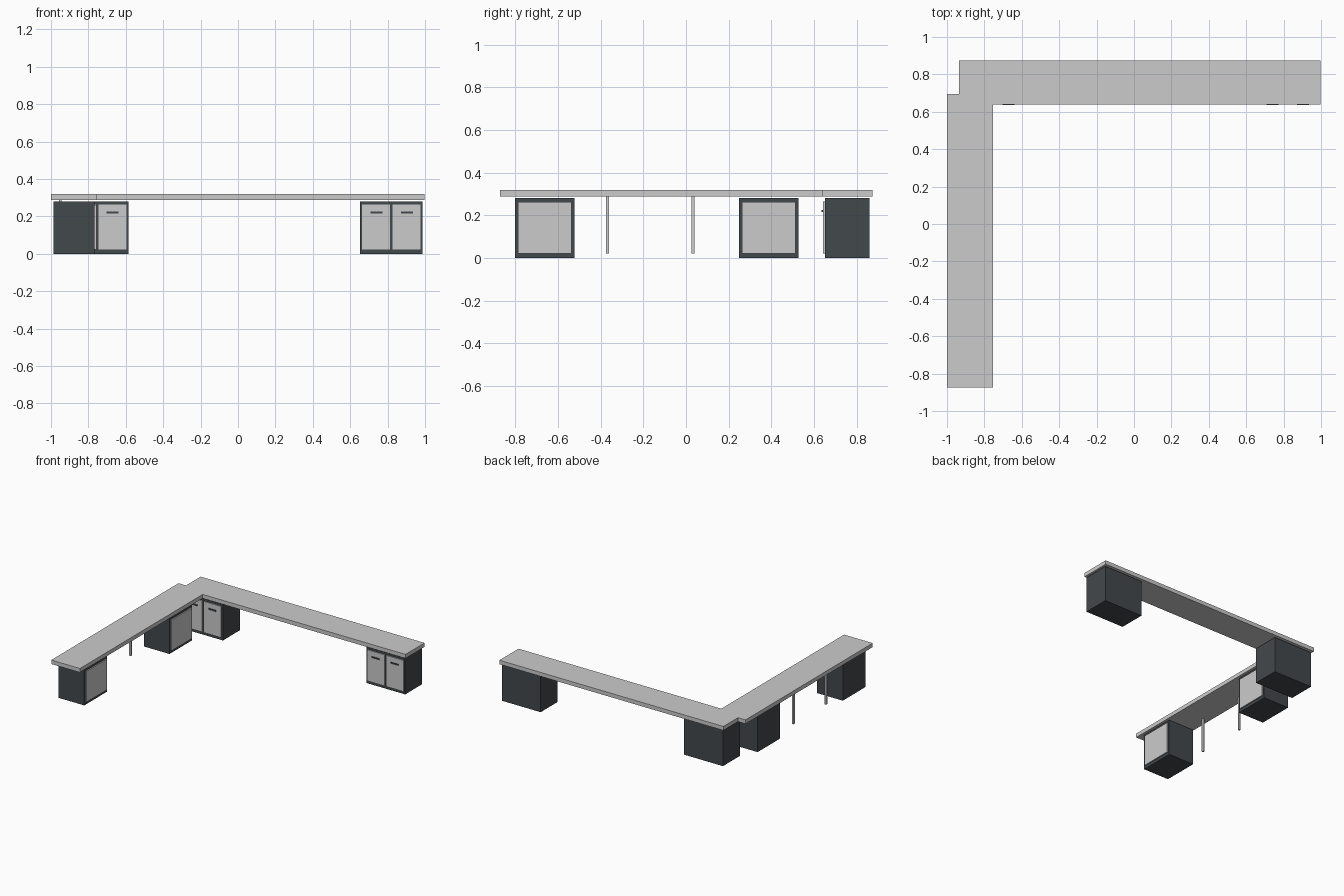
import bpy, bmesh

if "Cube" in bpy.data.objects:
    bpy.data.objects.remove(bpy.data.objects["Cube"])

dark = bpy.data.materials.new("dark_grey")
dark.diffuse_color = (0.055, 0.065, 0.072, 1)
dark.use_nodes = True
dark.node_tree.nodes["Principled BSDF"].inputs["Base Color"].default_value = dark.diffuse_color


def box(name, x, y, z, mat=None):
    """Box from (min, max) ranges on each axis."""
    bm = bmesh.new()
    bmesh.ops.create_cube(bm, size=1)
    for v in bm.verts:
        v.co = [r[0] if c < 0 else r[1] for c, r in zip(v.co, (x, y, z))]
    return finish(name, bm, mat)


def finish(name, bm, mat=None):
    bmesh.ops.recalc_face_normals(bm, faces=bm.faces)
    me = bpy.data.meshes.new(name)
    bm.to_mesh(me)
    bm.free()
    if mat:
        me.materials.append(mat)
    ob = bpy.data.objects.new(name, me)
    bpy.context.collection.objects.link(ob)
    return ob


# L-shaped worktop with the notch at the outer corner
outline = [(-1, -0.873), (-0.753, -0.873), (-0.753, 0.64), (0.997, 0.64),
           (0.997, 0.875), (-0.935, 0.875), (-0.935, 0.695), (-1, 0.695)]
bm = bmesh.new()
face = bm.faces.new([bm.verts.new((x, y, 0.288)) for x, y in outline])
ext = bmesh.ops.extrude_face_region(bm, geom=[face])
bmesh.ops.translate(bm, vec=(0, 0, 0.031),
                    verts=[v for v in ext["geom"] if isinstance(v, bmesh.types.BMVert)])
finish("worktop", bm)

# Two-door cabinets under the back arm
for side, x0 in (("left", -0.921), ("right", 0.652)):
    box(f"back_cabinet_{side}", (x0, x0 + 0.335), (0.651, 0.86), (0, 0.281), dark)
    for i, dx in enumerate((0.011, 0.174)):
        d = x0 + dx
        box(f"door_{side}_{i}", (d, d + 0.15), (0.643, 0.651), (0.022, 0.265))
        box(f"handle_{side}_{i}", (d + 0.045, d + 0.109), (0.636, 0.643), (0.215, 0.225), dark)

# Single-panel cabinets under the side arm, facing the inside
for side, y0 in (("front", -0.801), ("rear", 0.249)):
    box(f"side_cabinet_{side}", (-0.987, -0.766), (y0, y0 + 0.278), (0, 0.281), dark)
    box(f"side_panel_{side}", (-0.766, -0.757), (y0 + 0.013, y0 + 0.265), (0.022, 0.262))

# Thin support legs
for side, y in (("front", -0.368), ("rear", 0.032)):
    box(f"leg_{side}", (-0.957, -0.943), (y - 0.007, y + 0.007), (0.022, 0.288))
